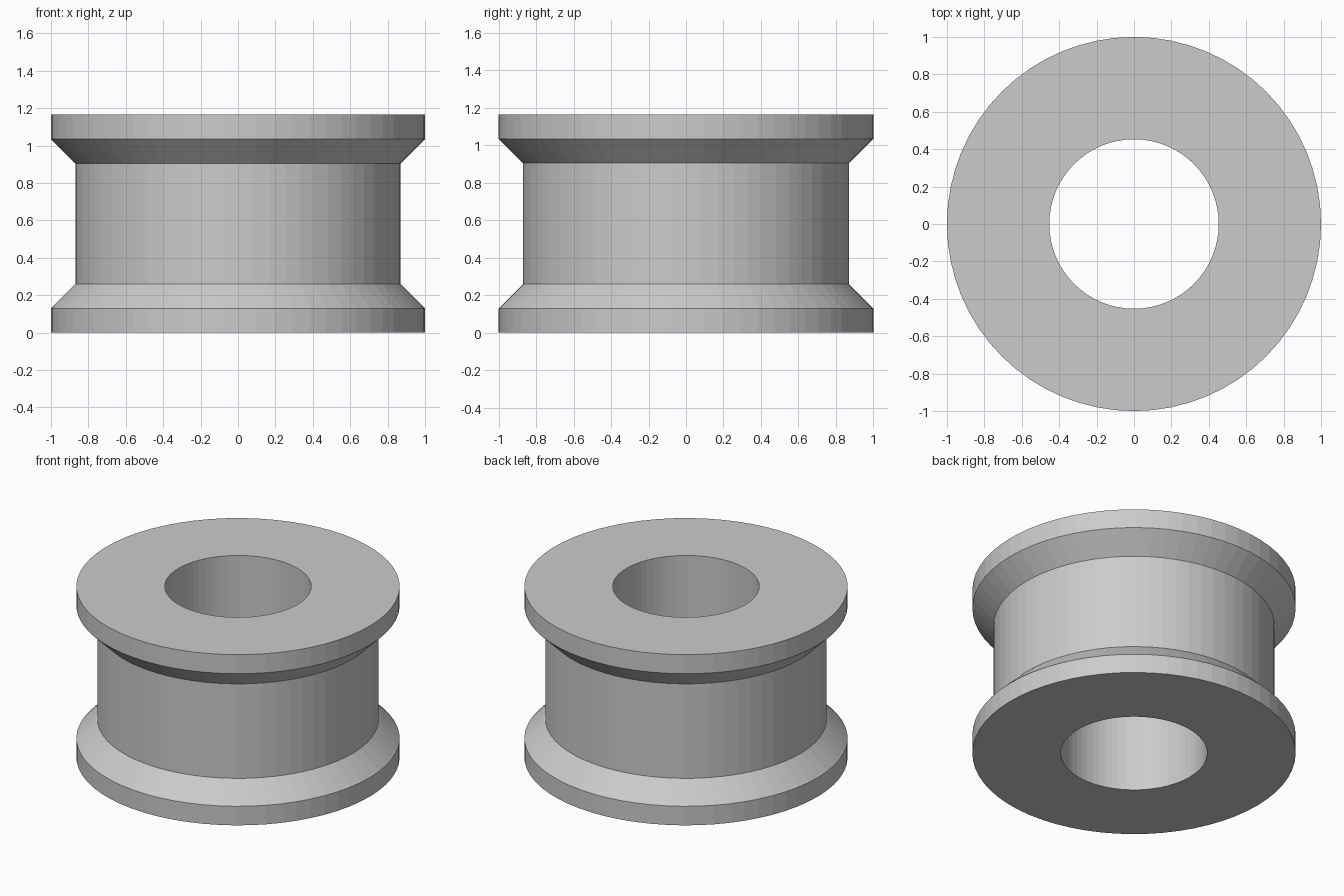
import bpy
import bmesh
from math import cos, sin, tau

cube = bpy.data.objects.get("Cube")
if cube:
    bpy.data.objects.remove(cube, do_unlink=True)

SEGMENTS = 64
HEIGHT = 1.165
RIM, WAIST, BORE = 1.0, 0.87, 0.453
LIP, SLOPE = 0.13, 0.26

# Matte grey material
grey = bpy.data.materials.new("matte grey")
grey.use_nodes = True
colour = (0.6, 0.6, 0.6, 1)
grey.diffuse_color = colour
shader = grey.node_tree.nodes["Principled BSDF"]
shader.inputs["Base Color"].default_value = colour
shader.inputs["Roughness"].default_value = 0.6

# Closed cross-section: bore, then flanged outer wall
lower = [(BORE, 0), (RIM, 0), (RIM, LIP), (WAIST, SLOPE)]
profile = lower + [(r, HEIGHT - z) for r, z in reversed(lower)]

# Revolve the cross-section around the vertical axis
bm = bmesh.new()
rings = []
for i in range(SEGMENTS):
    a = tau * i / SEGMENTS
    rings.append([bm.verts.new((r * cos(a), r * sin(a), z)) for r, z in profile])
count = len(profile)
for i, ring in enumerate(rings):
    after = rings[(i + 1) % SEGMENTS]
    for j in range(count):
        k = (j + 1) % count
        bm.faces.new((ring[j], after[j], after[k], ring[k]))
bmesh.ops.recalc_face_normals(bm, faces=bm.faces)

mesh = bpy.data.meshes.new("flanged_bushing")
bm.to_mesh(mesh)
bm.free()
mesh.materials.append(grey)
bushing = bpy.data.objects.new("flanged_bushing", mesh)
bpy.context.collection.objects.link(bushing)
